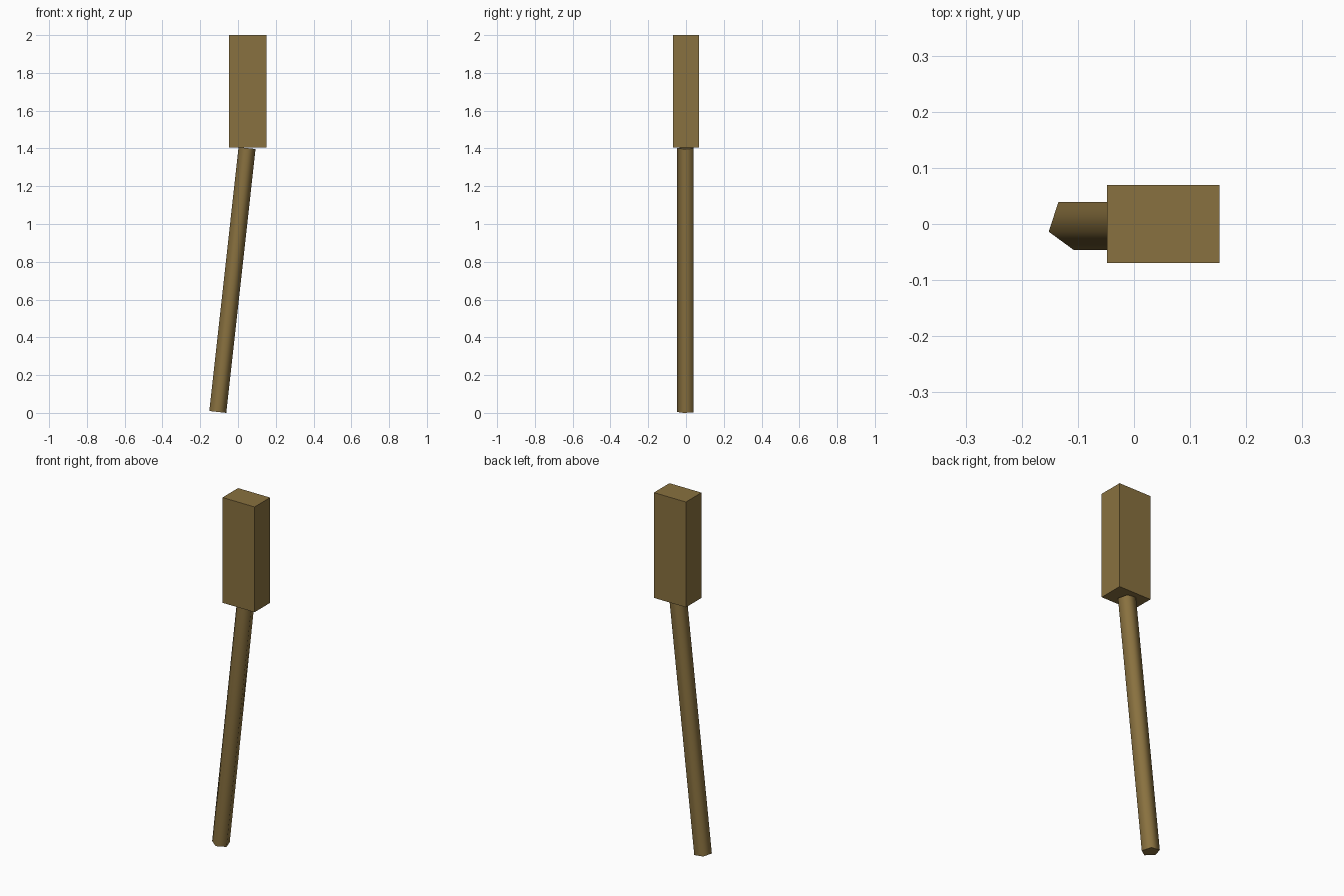
import bpy
from mathutils import Vector

if "Cube" in bpy.data.objects:
    bpy.data.objects.remove(bpy.data.objects["Cube"])

wood = bpy.data.materials.new("wood_brown")
wood.diffuse_color = (0.25, 0.165, 0.05, 1)
wood.use_nodes = True
wood.node_tree.nodes["Principled BSDF"].inputs["Base Color"].default_value = wood.diffuse_color

# Rectangular head block
bpy.ops.mesh.primitive_cube_add(size=1, location=(0.052, 0, 1.7025))
head = bpy.context.object
head.name = "head_block"
head.scale = (0.2, 0.139, 0.595)
head.data.materials.append(wood)

# Five-sided leaning handle, one corner facing the front
bottom, top = Vector((-0.107, 0, 0.005)), Vector((0.048, 0, 1.402))
axis = top - bottom
bpy.ops.mesh.primitive_cylinder_add(vertices=5, radius=0.0475, depth=axis.length,
                                    location=(bottom + top) / 2)
handle = bpy.context.object
handle.name = "handle"
# Blender starts its ring at +y; flip it so the corner points to -y
for v in handle.data.vertices:
    v.co.y = -v.co.y
handle.data.flip_normals()
ys = [v.co.y for v in handle.data.vertices]
offset = (min(ys) + max(ys)) / 2
for v in handle.data.vertices:
    v.co.y -= offset * 0.2
handle.rotation_euler.y = Vector((axis.z, axis.x)).angle(Vector((1, 0)))
handle.data.materials.append(wood)

# Smooth sides, flat ends
for p in handle.data.polygons:
    p.use_smooth = len(p.vertices) == 4
